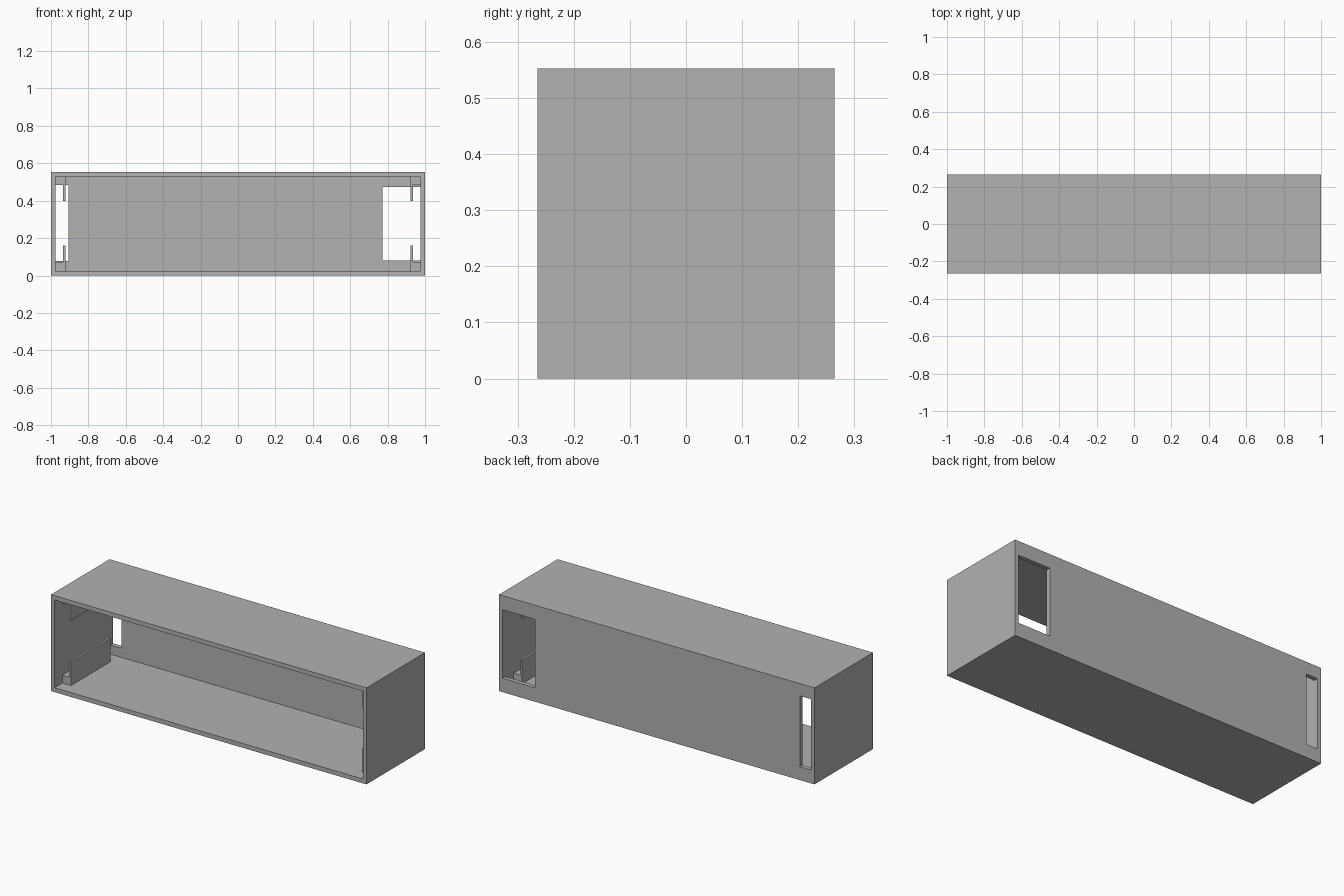
import bpy
import bmesh

default = bpy.data.objects.get("Cube")
if default:
    bpy.data.objects.remove(default, do_unlink=True)

grey = bpy.data.materials.new("plain_grey")
grey.use_nodes = True
colour = (0.445, 0.445, 0.445, 1)
grey.diffuse_color = colour
grey.node_tree.nodes["Principled BSDF"].inputs["Base Color"].default_value = colour

# Overall size, with the case open at the front (-y)
HALF_W, HALF_D, HEIGHT, WALL = 1.0, 0.265, 0.553, 0.025
INNER = HALF_W - WALL + 0.002


def box(name, xs, ys, zs):
    """Axis-aligned box given by its ranges."""
    bm = bmesh.new()
    bmesh.ops.create_cube(bm, size=1)
    for v in bm.verts:
        for axis, span in enumerate((xs, ys, zs)):
            v.co[axis] = span[0] if v.co[axis] < 0 else span[1]
    mesh = bpy.data.meshes.new(name)
    bm.to_mesh(mesh)
    bm.free()
    mesh.materials.append(grey)
    obj = bpy.data.objects.new(name, mesh)
    bpy.context.collection.objects.link(obj)
    return obj


def combine(target, other, operation):
    """Apply a boolean and remove the helper."""
    other.hide_render = True
    mod = target.modifiers.new("combine", "BOOLEAN")
    mod.operation, mod.solver, mod.object = operation, "EXACT", other
    bpy.context.view_layer.objects.active = target
    bpy.ops.object.modifier_apply(modifier=mod.name)
    bpy.data.objects.remove(other, do_unlink=True)


# Hollow case with two openings in the back wall
case = box("case", (-HALF_W, HALF_W), (-HALF_D, HALF_D), (0, HEIGHT))
combine(case, box("cavity", (-INNER, INNER), (-HALF_D - 0.1, HALF_D - WALL),
                  (WALL, HEIGHT - WALL)), "DIFFERENCE")
combine(case, box("narrow_opening", (-INNER, -0.907), (0, HALF_D + 0.1),
                  (0.077, 0.483)), "DIFFERENCE")
combine(case, box("wide_opening", (0.772, INNER), (0, HALF_D + 0.1),
                  (0.08, 0.472)), "DIFFERENCE")

# Corner rails: a block against the wall with a thin upright fin
RAIL_Y = (-0.195, 0.165)
for side, sign, upper_block in (("right", -1, 0.483), ("left", 1, 0.488)):
    for level, root, block, tip in (
            ("lower", WALL, 0.07, 0.16),
            ("upper", HEIGHT - WALL, upper_block, 0.398)):
        block_x = sorted((sign * 0.923, sign * INNER))
        fin_x = sorted((sign * 0.923, sign * 0.935))
        rail = box(f"{side}_{level}_rail", block_x, RAIL_Y, sorted((root, block)))
        fin = box("fin", fin_x, RAIL_Y, sorted((root, tip)))
        combine(rail, fin, "UNION")
